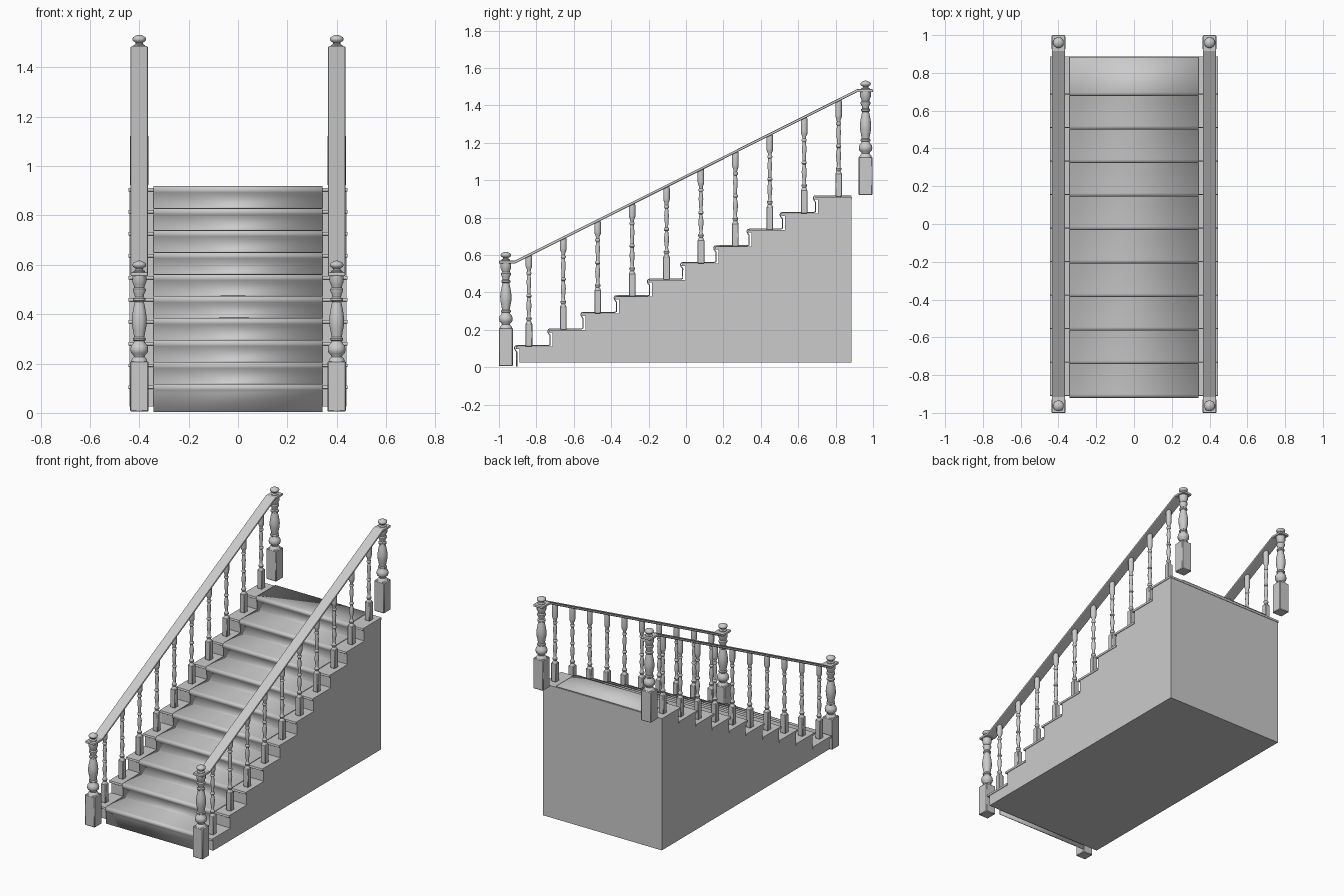
import bpy, bmesh, math

if "Cube" in bpy.data.objects:
    bpy.data.objects.remove(bpy.data.objects["Cube"])

N = 10
RUN, RISE = 0.1775, 0.089
NOSE0, TOP0, BACK = -0.911, 0.11, 0.885
RAIL_X = 0.4


def finish(bm, name, smooth=True):
    bmesh.ops.recalc_face_normals(bm, faces=bm.faces)
    me = bpy.data.meshes.new(name)
    bm.to_mesh(me)
    bm.free()
    ob = bpy.data.objects.new(name, me)
    bpy.context.collection.objects.link(ob)
    if smooth:
        bpy.ops.object.select_all(action='DESELECT')
        bpy.context.view_layer.objects.active = ob
        ob.select_set(True)
        bpy.ops.object.shade_smooth_by_angle(angle=math.radians(40))
    return ob


def extrude_profile(name, pts, x0, x1, closed=True, smooth=False):
    """Sweep a (y, z) profile along x; closed profiles get end caps."""
    bm = bmesh.new()
    a = [bm.verts.new((x0, y, z)) for y, z in pts]
    b = [bm.verts.new((x1, y, z)) for y, z in pts]
    n = len(pts)
    for i in range(n if closed else n - 1):
        j = (i + 1) % n
        bm.faces.new((a[i], a[j], b[j], b[i]))
    if closed:
        bm.faces.new(a)
        bm.faces.new(b)
    return finish(bm, name, smooth)


def add_box(bm, half, z0, z1, bevel=0.0):
    vs = bmesh.ops.create_cube(bm, size=1)['verts']
    for v in vs:
        v.co = (v.co.x * 2 * half, v.co.y * 2 * half, z0 + (v.co.z + 0.5) * (z1 - z0))
    if bevel:
        es = list({e for v in vs for e in v.link_edges})
        bmesh.ops.bevel(bm, geom=es, offset=bevel, segments=1, affect='EDGES')


def add_lathe(bm, prof, sides):
    """Turned section from (radius, z) pairs."""
    rings = []
    for r, z in prof:
        rings.append([bm.verts.new((r * math.cos(2 * math.pi * (k + .5) / sides),
                                    r * math.sin(2 * math.pi * (k + .5) / sides), z))
                      for k in range(sides)])
    for p, q in zip(rings, rings[1:]):
        for k in range(sides):
            m = (k + 1) % sides
            bm.faces.new((p[k], p[m], q[m], q[k]))
    bm.faces.new(rings[0])
    bm.faces.new(rings[-1])


# solid stepped body
body = [(BACK, 0.025), (NOSE0 + 0.02, 0.025)]
for i in range(N):
    y, z = NOSE0 + i * RUN + 0.02, TOP0 + i * RISE - 0.006
    body += [(y, z), (y + RUN if i < N - 1 else BACK, z)]
extrude_profile("stair_body", body, -0.44, 0.44)

# treads with overhanging nosing
for i in range(N):
    y, z = NOSE0 + i * RUN, TOP0 + i * RISE
    y1 = y + RUN + 0.02 if i < N - 1 else BACK + 0.003
    extrude_profile("tread", [(y, z - 0.012), (y + 0.003, z), (y1, z), (y1, z - 0.014), (y + 0.003, z - 0.014)],
                    -0.444, 0.444)

# carpet runner following the steps
path = [(NOSE0 + 0.006, 0.004)]
for i in range(N):
    y, z = NOSE0 + i * RUN, TOP0 + i * RISE
    path += [(y + 0.006, z - 0.028), (y - 0.003, z - 0.016), (y - 0.006, z - 0.006),
             (y - 0.001, z + 0.003), (y + 0.01, z + 0.005)]
    path += [(y + RUN - 0.004, z + 0.005), (y + RUN + 0.006, z + 0.009)] if i < N - 1 else [(BACK, z + 0.005)]
carpet = extrude_profile("carpet_runner", path, -0.342, 0.342, closed=False, smooth=True)
sol = carpet.modifiers.new("thickness", 'SOLIDIFY')
sol.thickness = 0.006
sol.offset = 0

# newel post: square base, turned vase, ball finial
bm = bmesh.new()
add_box(bm, 0.037, 0.0, 0.205, 0.004)
add_lathe(bm, [(.034, .203), (.030, .214), (.022, .222), (.024, .230), (.034, .238), (.037, .252),
               (.034, .268), (.024, .278), (.022, .286), (.027, .290), (.027, .297), (.021, .302),
               (.025, .325), (.030, .350), (.031, .375), (.028, .400), (.023, .425), (.019, .445),
               (.025, .450), (.025, .458), (.018, .464), (.020, .476), (.027, .490), (.027, .497),
               (.021, .503), (.024, .515), (.029, .525), (.029, .550)], 16)
add_lathe(bm, [(.024, .562), (.024, .570), (.015, .575), (.015, .580), (.027, .588), (.029, .595),
               (.026, .602), (.014, .609), (.004, .612)], 12)
newel = finish(bm, "newel_post").data

# newels placed at the four corners
first = bpy.data.objects["newel_post"]
for sx in (-1, 1):
    for y, z in ((-0.963, 0.005), (0.96, 0.92)):
        ob = bpy.data.objects.new("newel_post", newel)
        ob.location = (sx * RAIL_X, y, z)
        bpy.context.collection.objects.link(ob)
bpy.data.objects.remove(first)


def rail_z(y):
    return 0.558 + (y + 0.915) * (1.475 - 0.558) / (0.915 * 2)


# balusters, one per tread on both sides
for i in range(N):
    y = -0.84 + i * 0.184
    z0 = TOP0 + i * RISE
    h = rail_z(y) - z0 + 0.002
    bm = bmesh.new()
    add_box(bm, 0.018, 0, 0.125, 0.003)
    add_lathe(bm, [(.017, .124), (.013, .134), (.010, .138), (.015, .145), (.016, .152), (.010, .160),
                   (.009, .175), (.013, .205), (.014, .225), (.010, .250), (.009, .262), (.014, .267),
                   (.014, .275), (.009, .281), (.010, .310), (.013, .345), (.010, .372), (.009, .382),
                   (.014, .388), (.014, .395), (.010, .400), (.011, .412), (.017, .425), (.018, .434),
                   (.018, h - .012), (.016, h)], 12)
    ob = finish(bm, "baluster")
    ob.location = (-RAIL_X, y, z0)
    twin = bpy.data.objects.new("baluster", ob.data)
    twin.location = (RAIL_X, y, z0)
    bpy.context.collection.objects.link(twin)

# handrails with level ends over the newels
for sx in (-1, 1):
    t = 0.016
    low = [(-1.0, 0.554), (-0.915, 0.554), (0.915, 1.470), (1.0, 1.470)]
    prof = low + [(y, z + t) for y, z in reversed(low)]
    rail = extrude_profile("handrail", prof, sx * RAIL_X - 0.035, sx * RAIL_X + 0.035)
    bev = rail.modifiers.new("soft_edges", 'BEVEL')
    bev.width = 0.005
    bev.segments = 2
